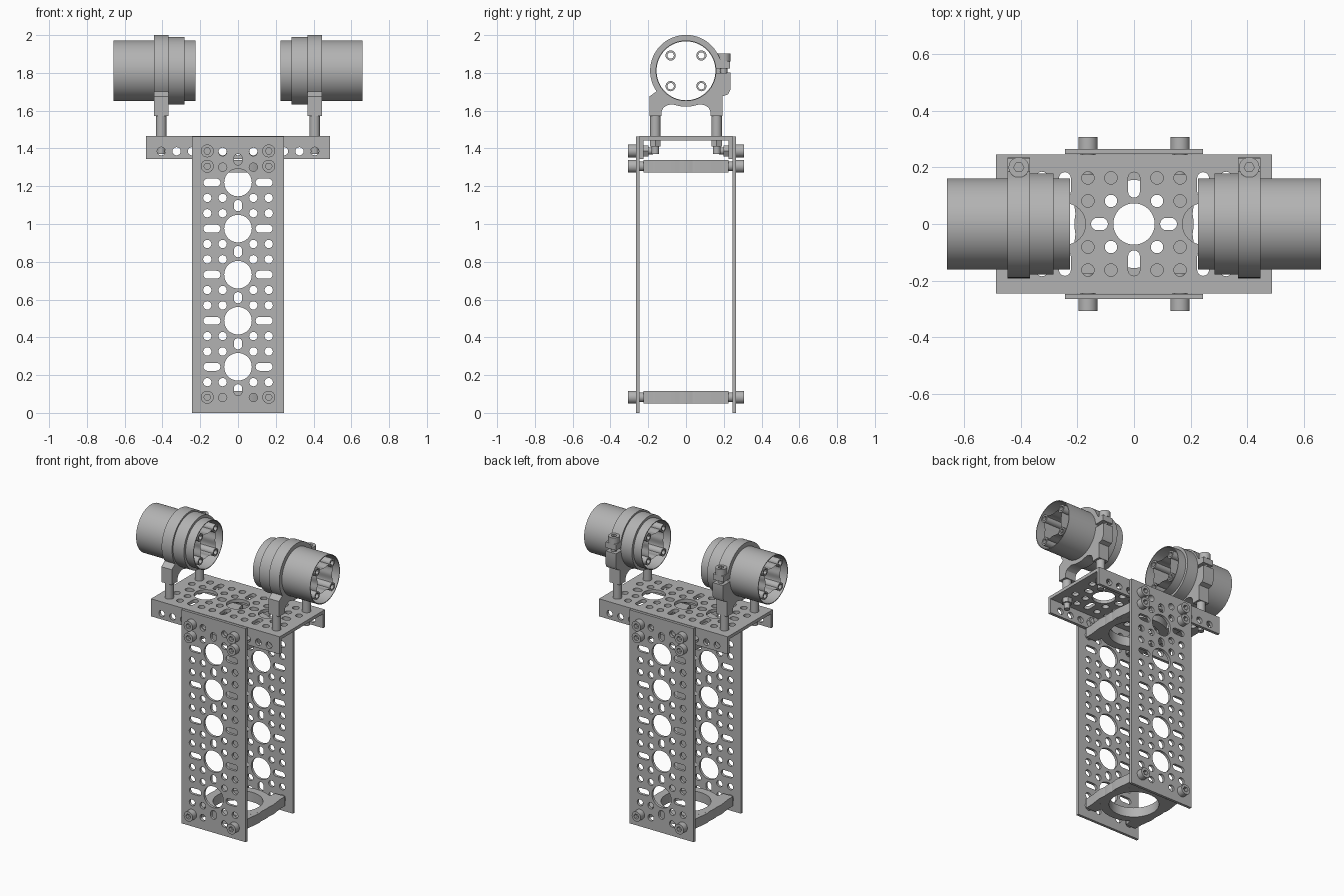
import bpy, bmesh
from math import sin, cos, pi, radians
from mathutils import Matrix, Vector

if "Cube" in bpy.data.objects:
    bpy.data.objects.remove(bpy.data.objects["Cube"], do_unlink=True)

metal = bpy.data.materials.new("brushed_grey")
metal.use_nodes = True
GREY = (0.45, 0.45, 0.45, 1)
metal.diffuse_color = GREY
metal.node_tree.nodes["Principled BSDF"].inputs["Base Color"].default_value = GREY

P = 0.0813                                   # hole pitch
HALF = 1.5 * P
FLAT = Matrix.Identity(4)                    # profile lies in xy
FRONT = Matrix.Rotation(pi / 2, 4, 'X')      # profile lies in xz
SIDE = Matrix(((0, 0, 1, 0), (1, 0, 0, 0), (0, 1, 0, 0), (0, 0, 0, 1)))  # yz


def arc(r, a, b, n, u=0, v=0):
    angles = [radians(a + (b - a) * i / n) for i in range(n + 1)]
    return [(u + r * cos(t), v + r * sin(t)) for t in angles]


def circle(r, u=0, v=0, n=32):
    return arc(r, 0, 360, n, u, v)[:-1]


def rect(w, h):
    return [(-w, -h), (w, -h), (w, h), (-w, h)]


def slot(u, v, length, r, upright=False):
    if upright:
        return arc(r, 0, 180, 8, u, v + length) + arc(r, 180, 360, 8, u, v - length)
    return arc(r, -90, 90, 8, u + length, v) + arc(r, 90, 270, 8, u - length, v)


def axis(d):
    return Vector(d).to_track_quat('Z', 'Y').to_matrix().to_4x4()


def profile(name, loops, thick, loc, rot=FLAT, fill='BOTH'):
    """Extrude flat outlines (inner loops become holes) into a solid part."""
    cu = bpy.data.curves.new(name, 'CURVE')
    cu.dimensions = '2D'
    cu.fill_mode = fill
    cu.extrude = thick / 2
    for loop in loops:
        sp = cu.splines.new('POLY')
        sp.points.add(len(loop) - 1)
        for p, (u, v) in zip(sp.points, loop):
            p.co = (u, v, 0, 1)
        sp.use_cyclic_u = True
    tmp = bpy.data.objects.new(name + "_outline", cu)
    bpy.context.scene.collection.objects.link(tmp)
    me = bpy.data.meshes.new_from_object(
        tmp.evaluated_get(bpy.context.evaluated_depsgraph_get()))
    bpy.data.objects.remove(tmp, do_unlink=True)
    bpy.data.curves.remove(cu)
    bm = bmesh.new()
    bm.from_mesh(me)
    bmesh.ops.remove_doubles(bm, verts=bm.verts, dist=1e-5)
    bmesh.ops.recalc_face_normals(bm, faces=bm.faces)
    bm.to_mesh(me)
    bm.free()
    me.shade_smooth()
    me.set_sharp_from_angle(angle=radians(30))
    me.materials.clear()
    me.materials.append(metal)
    ob = bpy.data.objects.new(name, me)
    bpy.context.scene.collection.objects.link(ob)
    ob.matrix_world = Matrix.Translation(loc) @ rot
    return ob


def perforated(n):
    """Plate outline with n large bores and the repeating hole grid."""
    half = (n + 1) * HALF
    loops = [rect(3 * P, half)]
    for i in range(n + 1):                   # between and beyond the bores
        v = -half + (2 * i + 1) * HALF
        loops.append(slot(0, v, 0.008, 0.022, True))
        for dv in (-P / 2, P / 2):
            for k in (-2, -1, 1, 2):
                loops.append(circle(0.022, k * P, v + dv, 16))
    for i in range(n):
        v = -half + (2 * i + 2) * HALF
        loops.append(circle(0.073, 0, v, 40))
        for s in (-1, 1):
            loops.append(slot(s * 0.138, v, 0.024, 0.021))
    return loops


def screw(name, base, d, length, r=0.034):
    """Socket head screw: base is where the head seats, d points to the head."""
    d, base, rot = Vector(d), Vector(base), axis(d)
    profile(name + "_head", [circle(r), circle(0.018, n=6)], 0.042, base + d * 0.021, rot)
    profile(name + "_shaft", [circle(0.019, n=20)], length + 0.015,
            base + d * (0.015 - length) / 2, rot)


# Upright plates and the channel across the top
for s, side in ((-1, "front"), (1, "back")):
    profile(side + "_plate", perforated(5), 0.018, (0, s * 0.256, 6 * HALF), FRONT)
    holes = [circle(0.022, k * P, -0.02, 16) for k in range(-5, 6)]
    profile(side + "_channel_flange", [rect(4 * HALF, 0.06)] + holes, 0.02,
            (0, s * 0.235, 1.405), FRONT)
profile("channel_top", perforated(3), 0.022, (0, 0, 1.454), Matrix.Rotation(pi / 2, 4, 'Z'))

# Ring brackets tying the plates together
EAR = [(.125, .225), (.11, .15), (.15, .1), (.205, .02), (.212, .08), (.2, .17), (.2, .225)]
for z, level in ((0.083, "lower"), (1.306, "upper")):
    profile(level + "_bracket_ring", [circle(0.21, n=64), circle(0.155, n=64)], 0.066, (0, 0, z))
    for sx in (-1, 1):
        for sy in (-1, 1):
            profile(level + "_bracket_ear", [[(sx * u, sy * v) for u, v in EAR]],
                    0.0655, (0, 0, z))
            profile(level + "_bracket_boss", [circle(0.026, n=24)], 0.03,
                    (sx * 2 * P, sy * 0.234, z), FRONT)

# Screws through the plates, with nuts inside the channel
for sx in (-1, 1):
    for sy in (-1, 1):
        for z in (0.083, 1.306, 1.387):
            screw("plate_screw", (sx * 2 * P, sy * 0.265, z), (0, sy, 0), 0.09)
        profile("channel_nut", [circle(0.034, n=6)], 0.026, (sx * 2 * P, sy * 0.212, 1.387), FRONT)

# Split clamp outline with two legs and a pinch ear
leg = [(.075, -.177), (.1, -.183), (.12, -.195), (.13, -.215), (.13, -.24), (.193, -.24),
       (.193, -.135)]
CLAMP = (arc(0.19, 25, 215, 40) + [(-u, v) for u, v in reversed(leg)]
         + arc(0.19, 255, 285, 8) + leg
         + [(.222, -.125), (.235, -.1), (.235, -.01)]
         + arc(0.16, -4, -356, 60) + [(.232, .011), (.232, .05), (.185, .055)])

# Inner lining of the tube, a rounded square
LINING = []
for i in range(64):
    t = 2 * pi * i / 64
    r = 0.09 - 0.012 * cos(4 * t)
    LINING.append((r * cos(t), r * sin(t)))

# Tubes, clamps and their posts
CZ = 1.811
for s, side in ((1, "left"), (-1, "right")):
    cx = s * 5 * P
    mid = s * 0.4425
    profile(side + "_tube", [circle(0.161, n=64), circle(0.156, n=64)], 0.435, (mid, 0, CZ), SIDE)
    profile(side + "_tube_lining", [LINING], 0.43, (mid, 0, CZ), SIDE, 'NONE')
    profile(side + "_collar", [circle(0.179, n=64), circle(0.16, n=64)], 0.085,
            (s * 0.327, 0, CZ), SIDE)
    for y in (-P, P):
        for z in (-P, P):
            profile(side + "_tube_screw_channel", [circle(0.027, y, z, 20), circle(0.017, y, z, 20)],
                    0.43, (mid, 0, CZ), SIDE)
    profile(side + "_clamp", [CLAMP], 0.079, (cx, 0, CZ), SIDE)
    screw(side + "_clamp_screw", (cx, 0.2, CZ + 0.05), (0, 0, 1), 0.12, 0.036)
    for y in (-2 * P, 2 * P):
        profile(side + "_post", [circle(0.028, n=24)], 0.106, (cx, y, 1.518))
        profile(side + "_post_nut", [circle(0.033, n=6)], 0.034, (cx, y, 1.427))
        profile(side + "_post_stud", [circle(0.02, n=20)], 0.075, (cx, y, 1.408))
